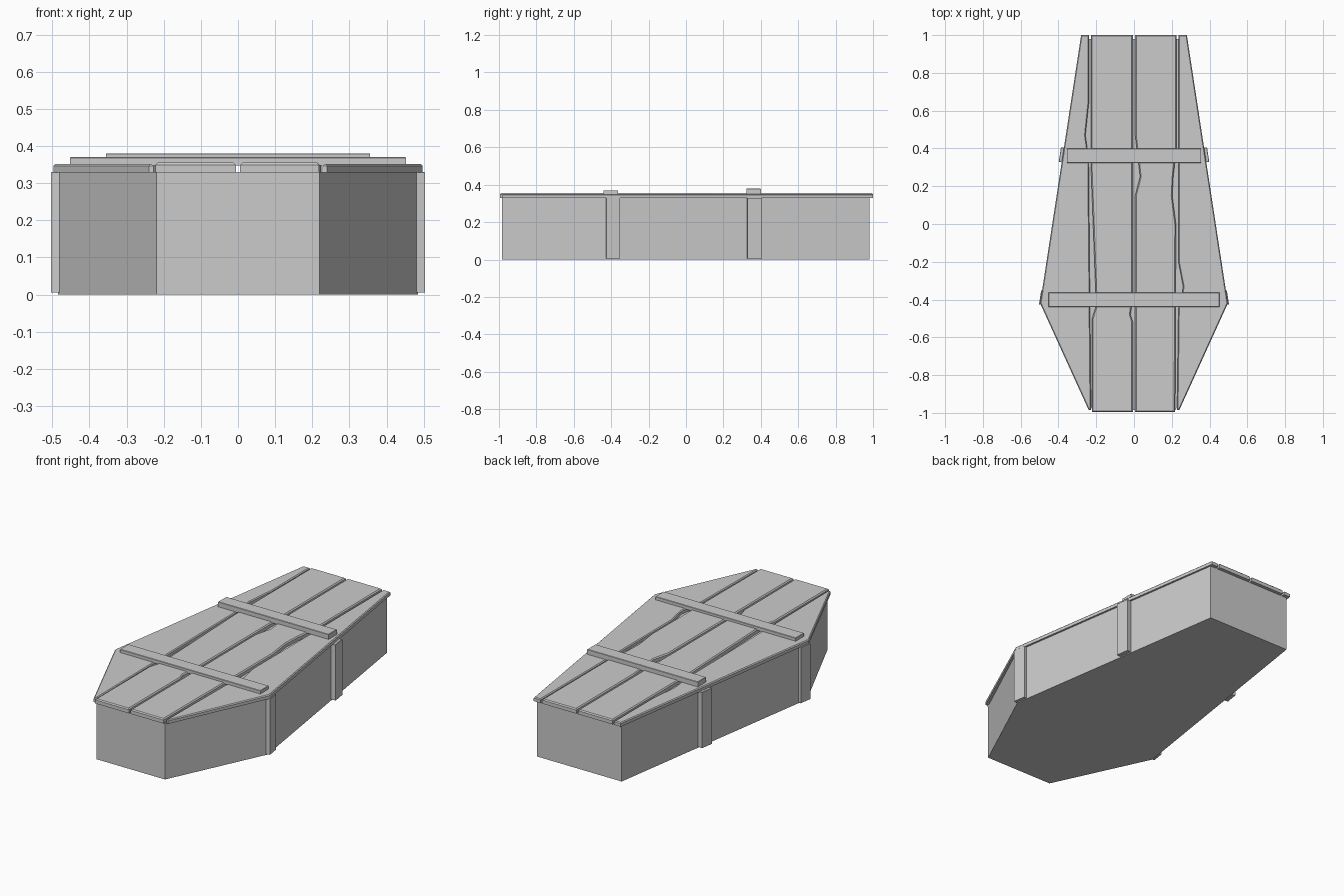
import bpy, bmesh
from mathutils import Vector

if "Cube" in bpy.data.objects:
    bpy.data.objects.remove(bpy.data.objects["Cube"])


def prism(name, outline, z0, z1, bevel=0.0):
    """Extrude a counter-clockwise outline upward, chamfering its top rim."""
    bm = bmesh.new()
    face = bm.faces.new([bm.verts.new((x, y, z0)) for x, y in outline])
    res = bmesh.ops.extrude_face_region(bm, geom=[face], use_keep_orig=True)
    top = [v for v in res["geom"] if isinstance(v, bmesh.types.BMVert)]
    for v in top:
        v.co.z = z1
    bmesh.ops.recalc_face_normals(bm, faces=bm.faces[:])
    if bevel:
        top = set(top)
        rim = [e for e in bm.edges if e.verts[0] in top and e.verts[1] in top]
        bmesh.ops.bevel(bm, geom=rim, offset=bevel, segments=1,
                        affect='EDGES', clamp_overlap=True)
    mesh = bpy.data.meshes.new(name)
    bm.to_mesh(mesh)
    bm.free()
    obj = bpy.data.objects.new(name, mesh)
    bpy.context.collection.objects.link(obj)
    return obj


def rect(x0, x1, y0, y1):
    return [(x0, y0), (x1, y0), (x1, y1), (x0, y1)]


# Six-sided box
half = [(0.22, -0.985), (0.485, -0.42), (0.272, 0.98)]
prism("coffin_box", half + [(-x, y) for x, y in reversed(half)], 0, 0.33)

# Outer lid boards, with chipped inner edges (listed back to front)
right_chip = [(0.235, 1.0), (0.235, -0.2), (0.26, -0.33), (0.255, -0.37), (0.235, -0.45)]
left_chip = [(0.238, 1.0), (0.238, 0.65), (0.257, 0.47), (0.24, 0.35)]
outer = [(0.24, -0.985), (0.497, -0.42), (0.28, 1.0)]
prism("lid_board_outer_right", [(0.228, -0.985)] + outer + right_chip,
      0.328, 0.351, 0.005)
left = [(0.228, -0.985)] + outer + left_chip
prism("lid_board_outer_left", [(-x, y) for x, y in reversed(left)],
      0.328, 0.351, 0.005)

# Inner lid boards, with chipped edges
prism("lid_board_inner_right",
      [(0.006, -0.995), (0.218, -0.995), (0.222, 0.0), (0.203, 0.15),
       (0.208, 0.25), (0.225, 0.4), (0.225, 1.0), (0.006, 1.0),
       (0.006, 0.47), (0.022, 0.34), (0.032, 0.25), (0.006, 0.15)],
      0.328, 0.355, 0.006)
prism("lid_board_inner_left",
      [(-0.222, -0.995), (-0.006, -0.995), (-0.006, -0.52), (-0.018, -0.48),
       (-0.006, -0.38), (-0.006, 1.0), (-0.228, 1.0), (-0.228, 0.3),
       (-0.203, -0.36), (-0.203, -0.44), (-0.222, -0.5)],
      0.328, 0.355, 0.006)

# Cross battens on the lid
prism("front_batten", rect(-0.452, 0.452, -0.44, -0.363), 0.348, 0.37, 0.002)
prism("back_batten", rect(-0.356, 0.356, 0.324, 0.40), 0.35, 0.38, 0.002)

# Upright braces following the slope of the long sides
a, b = Vector(half[1]), Vector(half[2])
along = (b - a).normalized()
out = Vector((along.y, -along.x))
for label, y0, y1, thick in (("front", -0.428, -0.355, 0.017), ("back", 0.325, 0.402, 0.027)):
    p0 = a + along * ((y0 - a.y) / along.y)
    p1 = a + along * ((y1 - a.y) / along.y)
    quad = [p0 - out * 0.01, p0 + out * thick, p1 + out * thick, p1 - out * 0.01]
    pts = [(p.x, p.y) for p in quad]
    prism(label + "_brace_right", pts, 0.005, 0.33, 0.002)
    prism(label + "_brace_left", [(-x, y) for x, y in reversed(pts)], 0.005, 0.33, 0.002)
